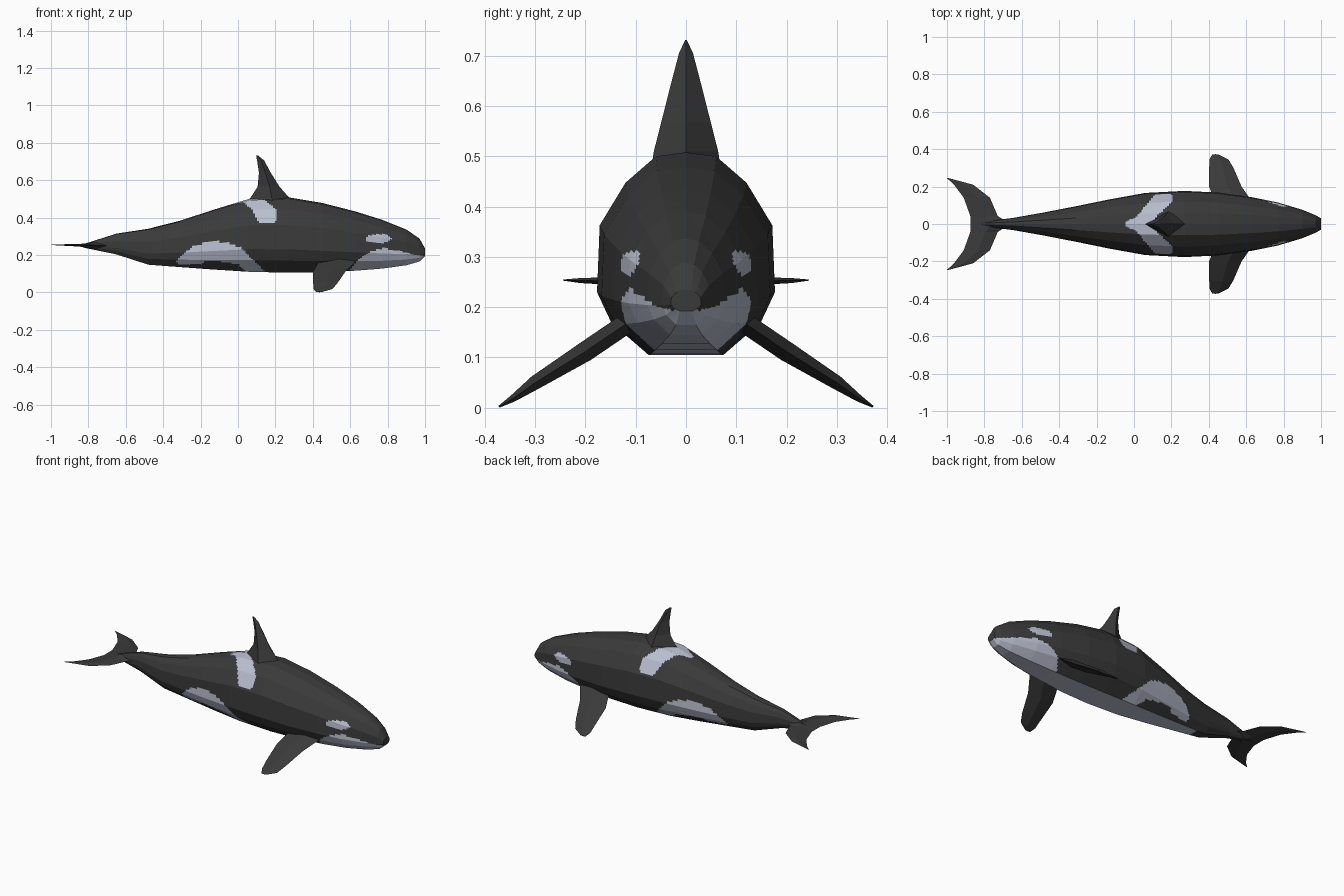
import bpy, bmesh, math
from mathutils import Vector

if "Cube" in bpy.data.objects:
    bpy.data.objects.remove(bpy.data.objects["Cube"])


def material(name, rgb):
    m = bpy.data.materials.new(name)
    m.diffuse_color = (*rgb, 1)
    m.use_nodes = True
    m.node_tree.nodes["Principled BSDF"].inputs["Base Color"].default_value = m.diffuse_color
    return m


BLACK = material("charcoal black", (0.042, 0.042, 0.042))
WHITE = material("pale grey white", (0.49, 0.52, 0.63))


def lerp_table(table, x):
    """Linear lookup in rows sorted by their first value."""
    if x <= table[0][0]:
        return table[0][1:]
    for a, b in zip(table, table[1:]):
        if x <= b[0]:
            t = (x - a[0]) / (b[0] - a[0])
            return tuple(p + (q - p) * t for p, q in zip(a[1:], b[1:]))
    return table[-1][1:]


def inside(px, py, poly):
    hit = False
    for (ax, ay), (bx, by) in zip(poly, poly[1:] + poly[:1]):
        if (ay > py) != (by > py) and px < (bx - ax) * (py - ay) / (by - ay) + ax:
            hit = not hit
    return hit


def loft(name, rings, paint=None):
    """Skin closed rings of equal size, cap both ends, flat shading."""
    bm = bmesh.new()
    vs = [[bm.verts.new(p) for p in r] for r in rings]
    n = len(rings[0])
    for a, b in zip(vs, vs[1:]):
        for i in range(n):
            f = bm.faces.new((a[i], a[(i + 1) % n], b[(i + 1) % n], b[i]))
            if paint and paint(f.calc_center_median()):
                f.material_index = 1
    bm.faces.new(vs[0])
    bm.faces.new(vs[-1])
    bmesh.ops.recalc_face_normals(bm, faces=bm.faces)
    me = bpy.data.meshes.new(name)
    bm.to_mesh(me)
    bm.free()
    me.materials.append(BLACK)
    if paint:
        me.materials.append(WHITE)
    ob = bpy.data.objects.new(name, me)
    bpy.context.collection.objects.link(ob)
    return ob


# body stations: x, half width, bottom z, top z
STATIONS = [
    (-0.82, 0.010, 0.238, 0.260), (-0.65, 0.032, 0.203, 0.314),
    (-0.48, 0.062, 0.148, 0.340), (-0.31, 0.095, 0.135, 0.383),
    (-0.13, 0.132, 0.122, 0.442), (0.06, 0.166, 0.110, 0.500),
    (0.27, 0.177, 0.105, 0.508), (0.45, 0.168, 0.107, 0.478),
    (0.63, 0.143, 0.116, 0.432), (0.77, 0.115, 0.127, 0.388),
    (0.90, 0.076, 0.145, 0.336), (0.97, 0.047, 0.165, 0.288),
    (1.00, 0.030, 0.192, 0.235)]

# half cross-section: share of width, share of height
SECTION = [(0, 0), (0.42, 0), (0.84, 0.16), (1, 0.31), (0.97, 0.64),
           (0.68, 0.85), (0.34, 0.98), (0, 1)]

# marking outlines
FLANK = [(-0.33, 0.165), (-0.30, 0.20), (-0.24, 0.245), (-0.15, 0.275),
         (-0.05, 0.265), (0.02, 0.235), (0.07, 0.185), (0.12, 0.135),
         (0.15, 0.10), (0.05, 0.10), (0, 0.15), (-0.10, 0.165),
         (-0.18, 0.165), (-0.20, 0.15), (-0.32, 0.15)]
SADDLE = [(-0.05, -0.01), (-0.04, 0.015), (0.01, 0.035), (0.08, 0.12),
          (0.12, 0.167), (0.20, 0.172), (0.205, 0.12), (0.12, 0.04),
          (0.09, -0.01)]
CHIN = [(0.60, 0.12), (0.64, 0.175), (0.70, 0.215), (0.77, 0.236),
        (0.85, 0.226), (0.94, 0.202), (1.0, 0.194)]


def markings(c):
    x, y, z = c.x, abs(c.y), c.z
    w, lo, hi = lerp_table(STATIONS, x)
    if -0.42 < x and y < 0.42 * w and z < lo + 0.01:
        return True                                   # belly stripe
    if x > 0.60 and z < lerp_table(CHIN, x)[0]:
        return True                                   # chin
    if ((x - 0.75) / 0.07) ** 2 + ((z - 0.288) / 0.024) ** 2 < 1:
        return True                                   # eye patch
    if z > 0.375 and inside(x, y, SADDLE):
        return True                                   # saddle
    return inside(x, z, FLANK)                        # flank patch


# body: finely divided facets so markings can be cut along face edges
outline = SECTION + [(-u, v) for u, v in SECTION[-2:0:-1]]
fine = []
for (au, av), (bu, bv) in zip(outline, outline[1:] + outline[:1]):
    fine += [(au + (bu - au) * k / 8, av + (bv - av) * k / 8) for k in range(8)]
xs = []
for a, b in zip(STATIONS, STATIONS[1:]):
    n = math.ceil((b[0] - a[0]) / 0.011)
    xs += [a[0] + (b[0] - a[0]) * k / n for k in range(n)]
xs.append(1.0)
rings = []
for x in xs:
    w, lo, hi = lerp_table(STATIONS, x)
    rings.append([(x, u * w, lo + v * (hi - lo)) for u, v in fine])
loft("body", rings, markings)


def fin(name, rows, thick_dir, mid=0.45):
    """Diamond-section fin; rows: y, z, leading x, trailing x, half thickness."""
    d = Vector(thick_dir).normalized()
    out = []
    for y, z, lead, trail, h in rows:
        c = Vector((lead + (trail - lead) * mid, y, z))
        out.append([Vector((lead, y, z)), c + d * h, Vector((trail, y, z)), c - d * h])
    return loft(name, out)


# dorsal fin
fin("dorsal_fin", [(0, 0.47, 0.32, 0.03, 0.070), (0, 0.51, 0.27, 0.07, 0.064),
                   (0, 0.565, 0.222, 0.105, 0.050), (0, 0.64, 0.175, 0.112, 0.031),
                   (0, 0.705, 0.140, 0.102, 0.014), (0, 0.731, 0.108, 0.097, 0.002)],
    (0, 1, 0))

# flippers and tail flukes, one per side
for s, side in ((1, "left"), (-1, "right")):
    fin(side + "_flipper",
        [(s * 0.10, 0.18, 0.645, 0.44, 0.020), (s * 0.20, 0.112, 0.575, 0.402, 0.020),
         (s * 0.30, 0.050, 0.532, 0.402, 0.014), (s * 0.345, 0.018, 0.505, 0.404, 0.007),
         (s * 0.372, 0.002, 0.450, 0.418, 0.002)], (0, s * 0.55, 0.83))
    fin(side + "_fluke",
        [(0, 0.250, -0.66, -0.875, 0.022), (s * 0.042, 0.250, -0.728, -0.875, 0.014),
         (s * 0.14, 0.252, -0.770, -0.910, 0.008), (s * 0.21, 0.253, -0.860, -0.962, 0.005),
         (s * 0.245, 0.254, -0.990, -1.0, 0.001)], (0, 0, 1))
